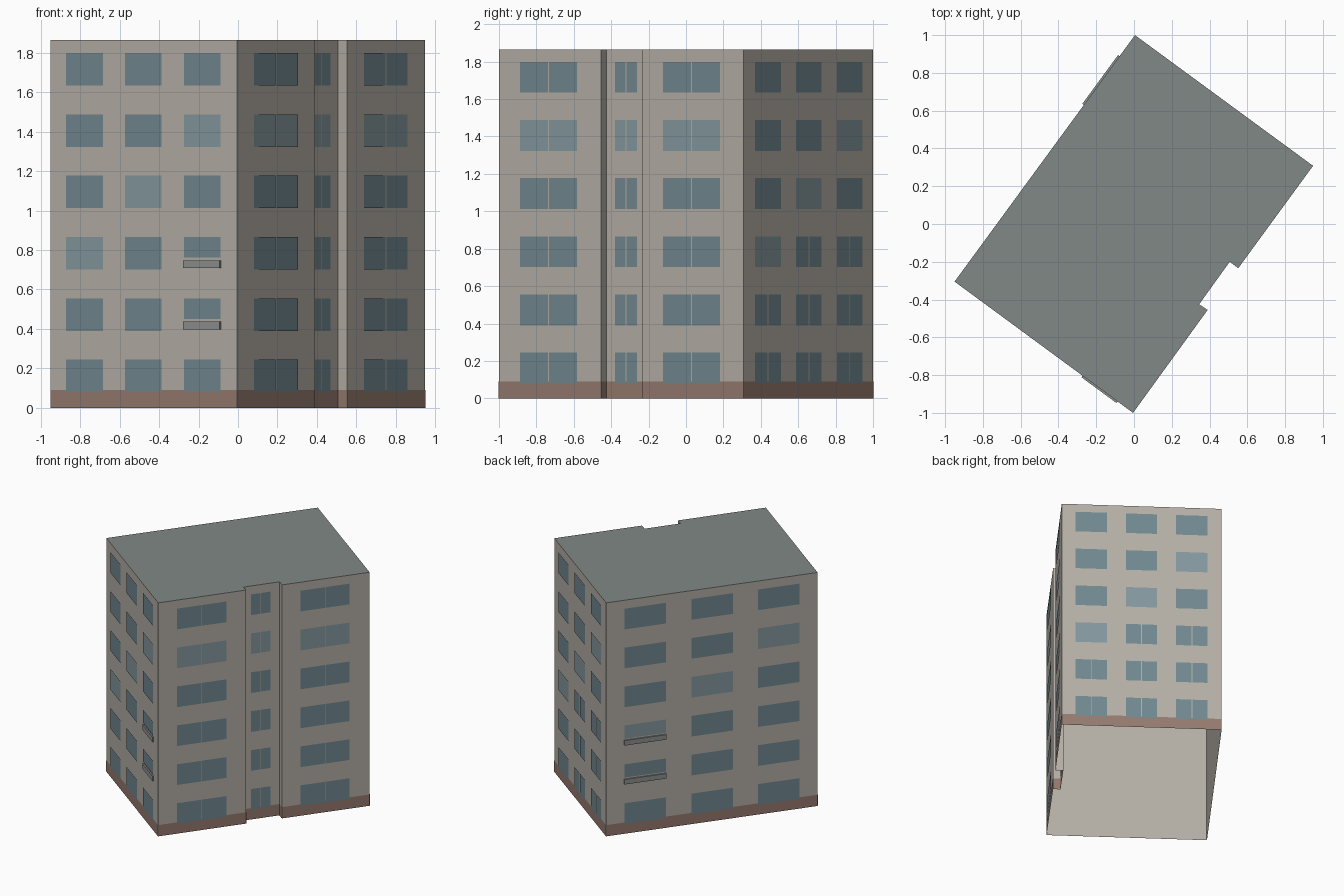
import bpy, bmesh
from mathutils import Vector

if "Cube" in bpy.data.objects:
    bpy.data.objects.remove(bpy.data.objects["Cube"])

HEIGHT, PLINTH = 1.865, 0.09
FLOORS, PITCH, SILL, WIN_H = 6, 0.311, 0.079, 0.165

# Footprint, counter-clockwise, with the shallow stair recess on the right side
D, C, B, A = (-0.95, -0.305), (-0.005, -1.0), (0.948, 0.308), (0.005, 1.0)
RECESS = [(0.39, -0.455), (0.345, -0.425), (0.507, -0.20), (0.552, -0.234)]
FOOT = [D, C] + RECESS + [B, A]


def material(name, rgb):
    m = bpy.data.materials.new(name)
    m.diffuse_color = (*rgb, 1)
    m.use_nodes = True
    m.node_tree.nodes["Principled BSDF"].inputs["Base Color"].default_value = m.diffuse_color
    return m


WALL = material("plaster", (0.46, 0.43, 0.385))
ROOF = material("roofing", (0.22, 0.25, 0.24))
BASE = material("plinth_brown", (0.30, 0.195, 0.155))
GLASS = material("glass", (0.165, 0.245, 0.28))
PALE = material("pale_glass", (0.23, 0.315, 0.34))
PANEL = material("panel_grey", (0.27, 0.29, 0.28))


def finish(name, bm, mats):
    me = bpy.data.meshes.new(name)
    bm.to_mesh(me)
    bm.free()
    for m in mats:
        me.materials.append(m)
    bpy.context.collection.objects.link(bpy.data.objects.new(name, me))


def wall_point(p, q, t, z, off):
    p, q = Vector(p), Vector(q)
    d = (q - p).normalized()
    xy = p.lerp(q, t) + Vector((d.y, -d.x)) * off
    return (xy.x, xy.y, z)


def quad(bm, p, q, t0, t1, z0, z1, off, mat=0):
    cs = ((t0, z0), (t1, z0), (t1, z1), (t0, z1))
    f = bm.faces.new([bm.verts.new(wall_point(p, q, t, z, off)) for t, z in cs])
    f.material_index = mat


def slab(bm, p, q, t0, t1, z0, z1, off):
    cs = ((t0, z0), (t1, z0), (t1, z1), (t0, z1))
    back = [bm.verts.new(wall_point(p, q, t, z, 0)) for t, z in cs]
    front = [bm.verts.new(wall_point(p, q, t, z, off)) for t, z in cs]
    bm.faces.new(front)
    for i in range(4):
        j = (i + 1) % 4
        bm.faces.new((back[i], back[j], front[j], front[i]))


# Walls: shell that is open underneath
bm = bmesh.new()
low = [bm.verts.new((x, y, 0)) for x, y in FOOT]
top = [bm.verts.new((x, y, HEIGHT)) for x, y in FOOT]
for i in range(len(FOOT)):
    j = (i + 1) % len(FOOT)
    bm.faces.new((low[i], low[j], top[j], top[i]))
finish("walls", bm, [WALL])

# Flat roof
bm = bmesh.new()
bm.faces.new([bm.verts.new((x, y, HEIGHT)) for x, y in FOOT])
finish("roof", bm, [ROOF])

# Brown plinth band just proud of the walls
bm = bmesh.new()
for i, p in enumerate(FOOT):
    quad(bm, p, FOOT[(i + 1) % len(FOOT)], 0, 1, 0, PLINTH, 0.002)
finish("plinth", bm, [BASE])

# Facades: ends of the wall, window columns seen from outside left to right,
# number of lower floors with split windows, column with balcony panels
THREE = [(0.085, 0.283), (0.402, 0.598), (0.717, 0.913)]
FACADES = {
    "front": (D, C, THREE, 0, 2),
    "right": (C, B, [(0.088, 0.321), (0.673, 0.905)], 6, None),
    "stair": (RECESS[1], RECESS[2], [(0.21, 0.74)], 6, None),
    "back": (B, A, THREE, 3, None),
    "left": (A, D, THREE, 0, 0),
}
panels = bmesh.new()
for name, (p, q, cols, split, balcony) in FACADES.items():
    bm = bmesh.new()
    gap = 0.003 / (Vector(q) - Vector(p)).length
    for r in range(FLOORS):
        for c, (t0, t1) in enumerate(cols):
            z0 = SILL + r * PITCH
            z1 = z0 + WIN_H
            pale = r == c + 2 if len(cols) == 3 else r == 4
            if c == balcony and r in (1, 2):
                # short window above a projecting panel
                slab(panels, p, q, t0, t1, z0 + 0.007, z0 + 0.047, 0.01)
                z0 += 0.06
            if r < split and not (name == "back" and (r, c) == (2, 0)):
                mid = (t0 + t1) / 2
                quad(bm, p, q, t0, mid - gap, z0, z1, 0.004, int(pale))
                quad(bm, p, q, mid + gap, t1, z0, z1, 0.004, int(pale))
            else:
                quad(bm, p, q, t0, t1, z0, z1, 0.004, int(pale))
    finish(name + "_windows", bm, [GLASS, PALE])
finish("balcony_panels", panels, [PANEL])
